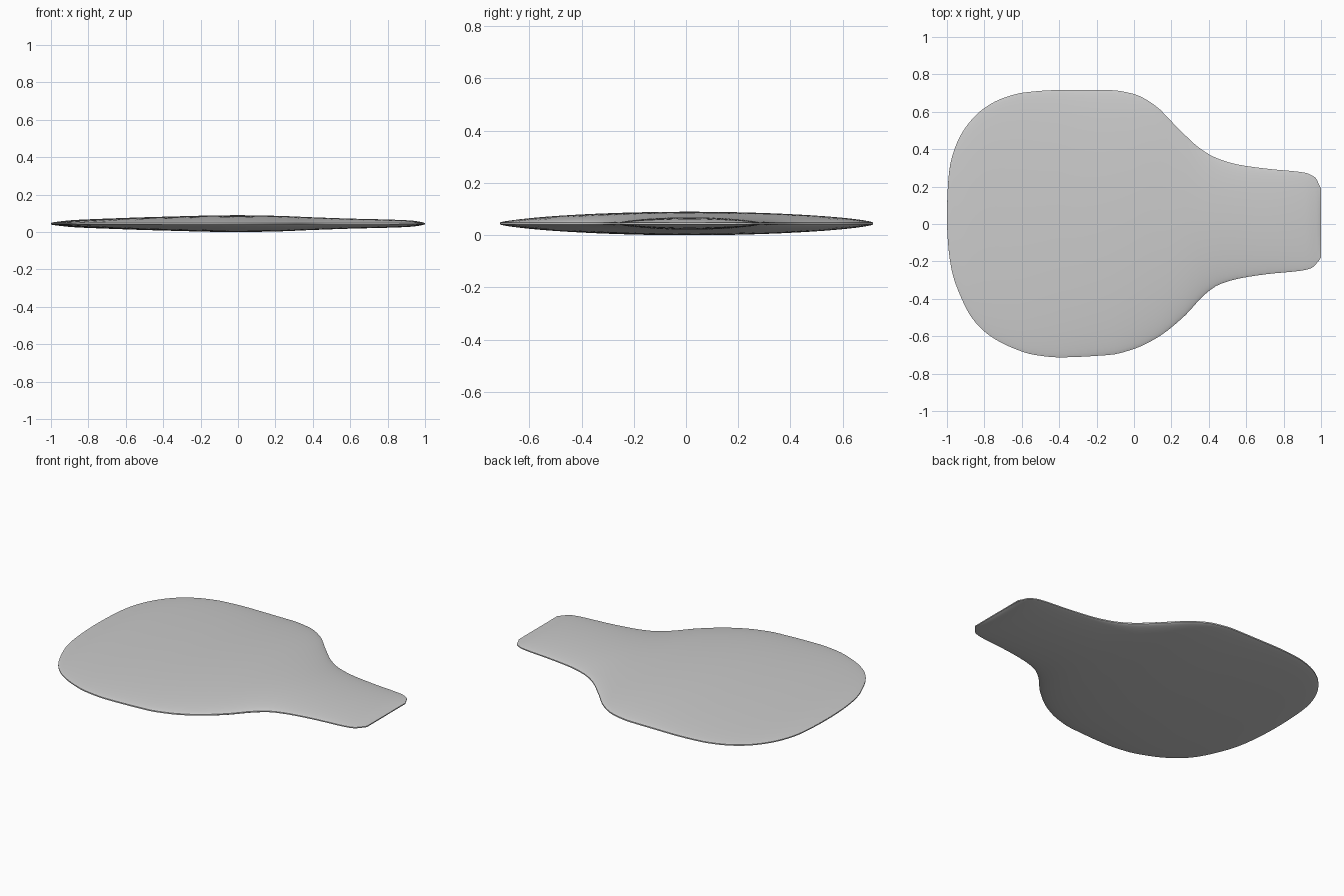
import bpy, bmesh, math

if "Cube" in bpy.data.objects:
    bpy.data.objects.remove(bpy.data.objects["Cube"])

# Outline of the paddle: (x, y) along the two long edges
UPPER = [(-1, .04), (-.987, .29), (-.96, .40), (-.905, .51), (-.8, .62), (-.69, .677), (-.58, .704),
         (-.4, .716), (-.13, .716), (0, .695), (.11, .636), (.235, .513), (.35, .406), (.44, .353),
         (.56, .317), (.725, .294), (.91, .275), (.97, .248), (.992, .205), (1, .19)]
LOWER = [(-1, .04), (-.975, -.246), (-.93, -.38), (-.87, -.497), (-.79, -.583), (-.66, -.658),
         (-.53, -.7), (-.4, -.713), (-.13, -.7), (0, -.668), (.13, -.604), (.27, -.492), (.375, -.38),
         (.45, -.326), (.56, -.292), (.72, -.267), (.89, -.25), (.95, -.235), (.985, -.2), (1, -.18)]
# Half thickness along the length
THICK = [(-1, .003), (-.96, .011), (-.88, .019), (-.7, .027), (-.4, .037), (0, .045), (.2, .042),
         (.4, .034), (.6, .027), (.8, .022), (.92, .017), (.98, .009), (1, .003)]
MID, EDGE = .045, .003


def warp(x):
    return math.sqrt(max(x + 1, 0))


def smooth_curve(points):
    """Monotone cubic through the points, rounded at the x = -1 end."""
    s = [warp(p[0]) for p in points]
    y = [p[1] for p in points]
    n = len(s)
    d = [(y[i + 1] - y[i]) / (s[i + 1] - s[i]) for i in range(n - 1)]
    m = [d[0]] + [0 if d[i - 1] * d[i] <= 0 else 2 * d[i - 1] * d[i] / (d[i - 1] + d[i])
                  for i in range(1, n - 1)] + [d[-1]]

    def f(v):
        i = max(k for k in range(n - 1) if s[k] <= v + 1e-9 or k == 0)
        h = s[i + 1] - s[i]
        t = (v - s[i]) / h
        return ((2 * t**3 - 3 * t**2 + 1) * y[i] + (t**3 - 2 * t**2 + t) * h * m[i]
                + (3 * t**2 - 2 * t**3) * y[i + 1] + (t**3 - t**2) * h * m[i + 1])
    return f


upper, lower, thick = map(smooth_curve, (UPPER, LOWER, THICK))

# Lens-shaped cross-sections lofted along x
ROWS, SIDES = 90, 64
bm = bmesh.new()
rings = []
for r in range(ROWS + 1):
    s = math.sqrt(2) * math.sin(math.pi / 2 * (r + .1) / (ROWS + .1))
    hi, lo, h = upper(s), lower(s), thick(s)
    ring = []
    for k in range(SIDES):
        a = 2 * math.pi * (k + .5) / SIDES
        c, sn = math.cos(a), math.sin(a)
        lift = EDGE * min(1, h / EDGE) + max(h - EDGE, 0) * abs(sn) ** 1.3
        y = (hi + lo) / 2 + (hi - lo) / 2 * c / math.cos(math.pi / SIDES)
        ring.append(bm.verts.new((s * s - 1, y, MID + math.copysign(lift, sn))))
    rings.append(ring)
for a, b in zip(rings, rings[1:]):
    for k in range(SIDES):
        j = (k + 1) % SIDES
        bm.faces.new((a[k], a[j], b[j], b[k]))
# Close both ends with strips
for ring in (rings[0], rings[-1]):
    for k in range(SIDES // 2 - 1):
        bm.faces.new((ring[k], ring[k + 1], ring[SIDES - 2 - k], ring[SIDES - 1 - k]))
bmesh.ops.recalc_face_normals(bm, faces=bm.faces)

mesh = bpy.data.meshes.new("paddle_body")
bm.to_mesh(mesh)
bm.free()
body = bpy.data.objects.new("paddle_body", mesh)
bpy.context.collection.objects.link(body)
bpy.context.view_layer.objects.active = body
body.select_set(True)
bpy.ops.object.shade_smooth_by_angle(angle=math.radians(50))
